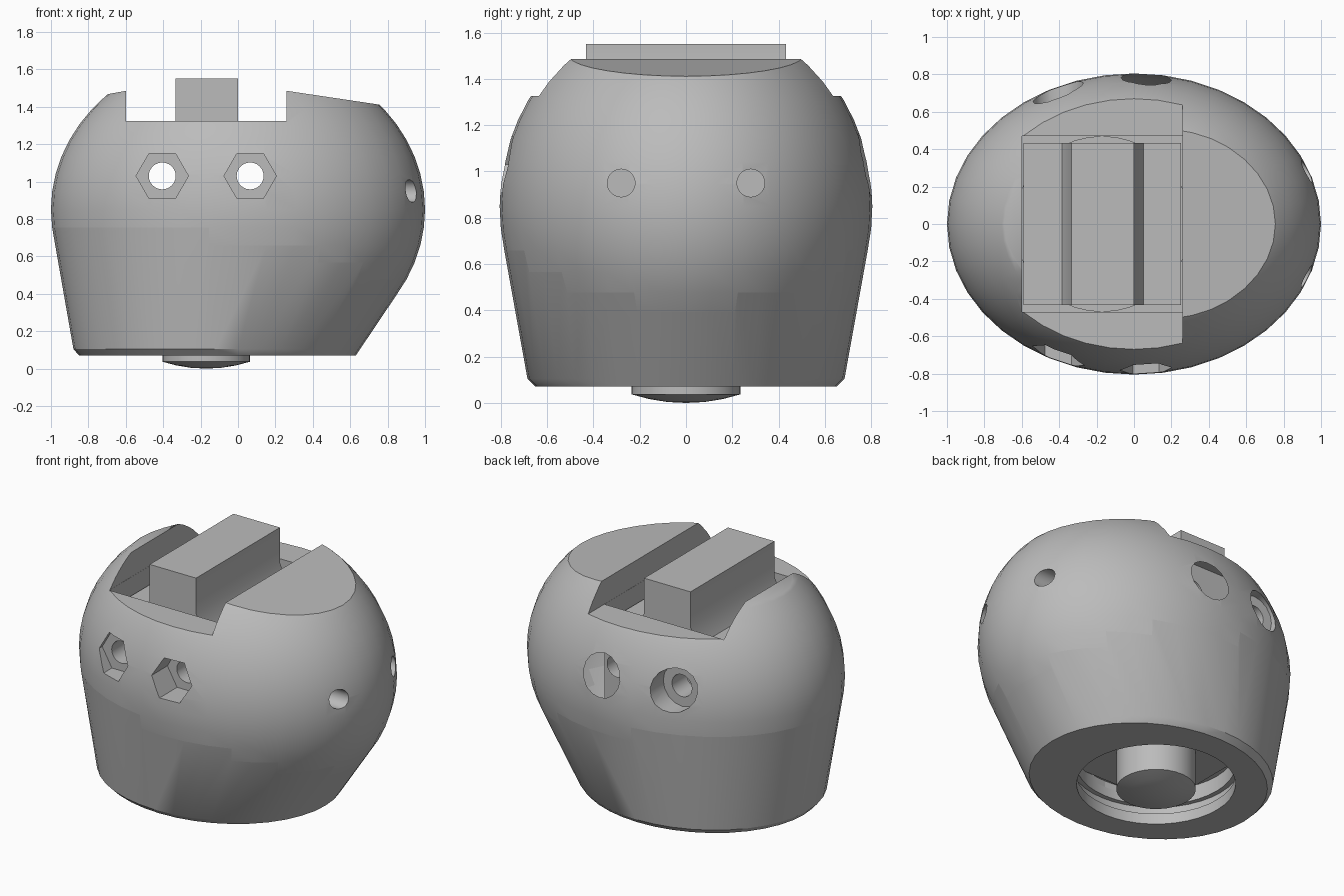
import bpy, bmesh, math
from mathutils import Matrix

cube = bpy.data.objects.get("Cube")
if cube:
    bpy.data.objects.remove(cube)

grey = bpy.data.materials.new("plain grey")
grey.use_nodes = True
COLOR = (0.5, 0.5, 0.5, 1)
grey.diffuse_color = COLOR
grey.node_tree.nodes["Principled BSDF"].inputs["Base Color"].default_value = COLOR

MID = -0.17          # axis of the bore, pocket and stem
BOLT = 0.235         # bolt offset from that axis
BOLT_Z = 1.03


def make(name, bm):
    bmesh.ops.recalc_face_normals(bm, faces=bm.faces)
    mesh = bpy.data.meshes.new(name)
    bm.to_mesh(mesh)
    bm.free()
    mesh.materials.append(grey)
    obj = bpy.data.objects.new(name, mesh)
    bpy.context.collection.objects.link(obj)
    return obj


def box(name, x0, x1, y, z0, z1):
    bm = bmesh.new()
    bmesh.ops.create_cube(bm, size=1, matrix=Matrix.Translation(
        ((x0 + x1) / 2, 0, (z0 + z1) / 2)) @ Matrix.Diagonal((x1 - x0, 2 * y, z1 - z0, 1)))
    return make(name, bm)


def cylinder(name, r, length, center, axis="Z", sides=32):
    turn = {"X": Matrix.Rotation(math.pi / 2, 4, "Y"),
            "Y": Matrix.Rotation(math.pi / 2, 4, "X"), "Z": Matrix()}[axis]
    if sides == 6:
        turn = turn @ Matrix.Rotation(math.pi / 2, 4, "Z")
    bm = bmesh.new()
    bmesh.ops.create_cone(bm, cap_ends=True, segments=sides, radius1=r, radius2=r,
                          depth=length, matrix=Matrix.Translation(center) @ turn)
    if sides == 6:   # put the hexagon's corners left and right
        reach = max(v.co.x for v in bm.verts) - center[0]
        if reach < r * 0.95:
            bmesh.ops.rotate(bm, verts=bm.verts, cent=center,
                             matrix=Matrix.Rotation(math.pi / 6, 3, "Y"))
    return make(name, bm)


def prism(name, outline, y):
    bm = bmesh.new()
    face = bm.faces.new([bm.verts.new((x, -y, z)) for x, z in outline])
    out = bmesh.ops.extrude_face_region(bm, geom=[face])
    moved = [v for v in out["geom"] if isinstance(v, bmesh.types.BMVert)]
    bmesh.ops.translate(bm, verts=moved, vec=(0, 2 * y, 0))
    return make(name, bm)


def cut(target, cutter):
    mod = target.modifiers.new("cut", "BOOLEAN")
    mod.operation = "DIFFERENCE"
    mod.solver = "EXACT"
    mod.object = cutter
    bpy.context.view_layer.objects.active = target
    bpy.ops.object.modifier_apply(modifier=mod.name)
    bpy.data.objects.remove(cutter)


def smooth(obj, degrees=30):
    bpy.ops.object.select_all(action="DESELECT")
    obj.select_set(True)
    bpy.context.view_layer.objects.active = obj
    bpy.ops.object.shade_smooth_by_angle(angle=math.radians(degrees))


# Body: hull of an ellipsoid and a chamfered oval foot
bm = bmesh.new()
bmesh.ops.create_uvsphere(bm, u_segments=40, v_segments=28, radius=1,
                          matrix=Matrix.Translation((0, 0, 0.85)) @ Matrix.Diagonal((1, 0.805, 0.86, 1)))
bmesh.ops.delete(bm, geom=[v for v in bm.verts if v.co.z < 0.2], context="VERTS")
for x0, x1, ry, z in ((-0.88, 0.645, 0.685, 0.105), (-0.85, 0.63, 0.65, 0.07)):
    for i in range(40):
        a = math.tau * i / 40
        bm.verts.new(((x0 + x1) / 2 + (x1 - x0) / 2 * math.cos(a), ry * math.sin(a), z))
hull = bmesh.ops.convex_hull(bm, input=bm.verts)
bmesh.ops.delete(bm, geom=[f for f in bm.faces if f in set(hull["geom_interior"])], context="FACES")
bmesh.ops.delete(bm, geom=[v for v in bm.verts if not v.link_faces], context="VERTS")
bmesh.ops.dissolve_limit(bm, angle_limit=0.005, verts=bm.verts, edges=bm.edges)
body = make("body", bm)

# Sloped top with a channel across it
cut(body, prism("top_cutter", [(-1.2, 1.375), (-0.6, 1.485), (-0.6, 1.325), (0.26, 1.325),
                               (0.26, 1.485), (1.2, 1.345), (1.2, 2), (-1.2, 2)], 1.2))
# Pocket for the insert and round bore underneath
cut(body, box("pocket_cutter", -0.599, 0.259, 0.47, 0.26, 1.5))
cut(body, cylinder("bore_cutter", 0.47, 0.6, (MID, 0, 0), sides=40))
cut(body, cylinder("groove_cutter", 0.5, 0.06, (MID, 0, 0.17), sides=40))

# Insert: base block whose shoulders slope up to a rail
insert = prism("insert", [(-0.59, 0.28), (0.25, 0.28), (0.25, 1.21), (0.05, 1.21), (0, 1.32),
                          (0, 1.55), (-0.335, 1.55), (-0.335, 1.32), (-0.385, 1.21),
                          (-0.59, 1.21)], 0.432)

# Bolt holes with hexagonal seats in front and round seats behind
for side in (-1, 1):
    x = MID + side * BOLT
    for part in (body, insert):
        cut(part, cylinder("bolt_cutter", 0.072, 2, (x, 0, BOLT_Z), "Y", 24))
    cut(body, cylinder("nut_cutter", 0.14, 0.4, (x, -0.82, BOLT_Z), "Y", 6))
    cut(body, cylinder("head_cutter", 0.135, 0.4, (x, 0.82, BOLT_Z), "Y", 16))
    # Blind holes in the end
    cut(body, cylinder("end_hole_cutter", 0.06, 0.4, (0.95, side * 0.28, 0.95), "X", 24))

# Stem with a shallow domed foot
bm = bmesh.new()
profile = [(0, 0), (0.08, 0.004), (0.16, 0.017), (0.235, 0.037), (0.235, 0.29), (0, 0.29)]
verts = [bm.verts.new((MID + r, 0, z)) for r, z in profile]
edges = [bm.edges.new(pair) for pair in zip(verts, verts[1:])]
bmesh.ops.spin(bm, geom=verts + edges, cent=(MID, 0, 0), axis=(0, 0, 1),
               angle=math.tau, steps=32)
bmesh.ops.remove_doubles(bm, verts=bm.verts, dist=0.0005)
stem = make("stem", bm)

for part in (body, insert, stem):
    smooth(part)
